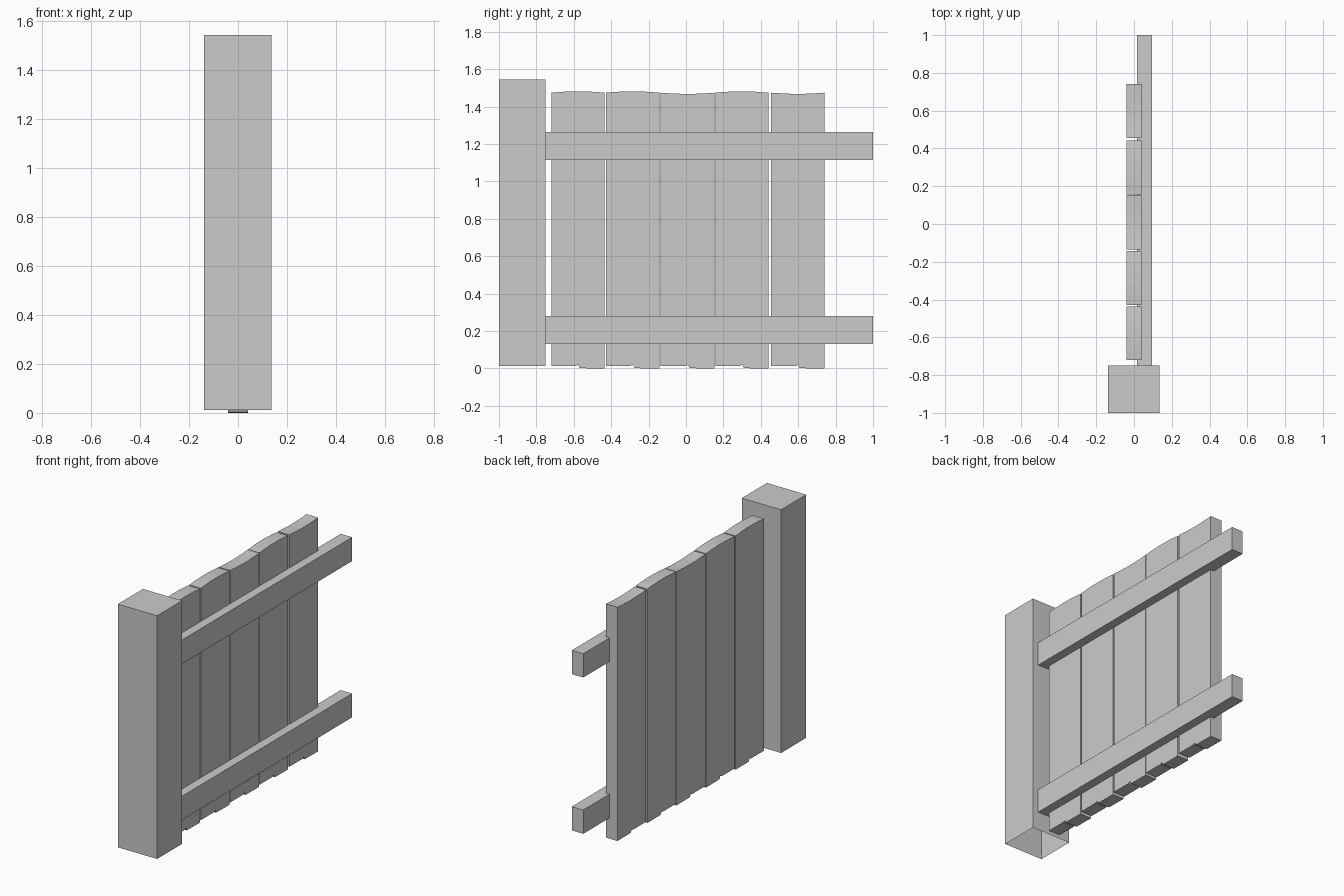
import bpy, bmesh

if "Cube" in bpy.data.objects:
    bpy.data.objects.remove(bpy.data.objects["Cube"])


def mesh_object(name, bm):
    bmesh.ops.recalc_face_normals(bm, faces=bm.faces)
    me = bpy.data.meshes.new(name)
    bm.to_mesh(me)
    bm.free()
    ob = bpy.data.objects.new(name, me)
    bpy.context.collection.objects.link(ob)
    return ob


def box(name, lo, hi, open_bottom=False):
    bm = bmesh.new()
    bmesh.ops.create_cube(bm, size=1)
    for v in bm.verts:
        v.co = [a + (c + 0.5) * (b - a) for a, b, c in zip(lo, hi, v.co)]
    bmesh.ops.recalc_face_normals(bm, faces=bm.faces)
    if open_bottom:
        bottom = [f for f in bm.faces if f.normal.z < -0.9]
        bmesh.ops.delete(bm, geom=bottom, context='FACES_ONLY')
    return mesh_object(name, bm)


def plank(name, y0, y1, crown):
    # side profile: stepped, chipped foot and gently waved top
    w = y1 - y0
    foot = [(0, .012), (.46, .012), (.50, .020), (.54, .001), (1, 0)]
    top = [(1, 1.474), (.82, 1.474 + crown * .6), (.62, 1.474 + crown),
           (.38, 1.474 + crown), (.18, 1.474 + crown * .6), (0, 1.474)]
    bm = bmesh.new()
    face = bm.faces.new([bm.verts.new((-.04, y0 + t * w, z)) for t, z in foot + top])
    ext = bmesh.ops.extrude_face_region(bm, geom=[face], use_keep_orig=True)
    moved = [g for g in ext['geom'] if isinstance(g, bmesh.types.BMVert)]
    bmesh.ops.translate(bm, verts=moved, vec=(.08, 0, 0))
    return mesh_object(name, bm)


# Corner post, open underneath
box("fence_post", (-.138, -1, .012), (.136, -.75, 1.545), open_bottom=True)

# Horizontal rails
for label, z in (("lower", .13), ("upper", 1.115)):
    box(label + "_rail", (.016, -.755, z), (.096, 1, z + .15))

# Upright planks
spans = [(-.72, -.436, .007), (-.428, -.143, .007), (-.135, .153, -.006),
         (.157, .441, .007), (.454, .74, -.006)]
for i, (y0, y1, crown) in enumerate(spans, 1):
    plank(f"plank_{i}", y0, y1, crown)
